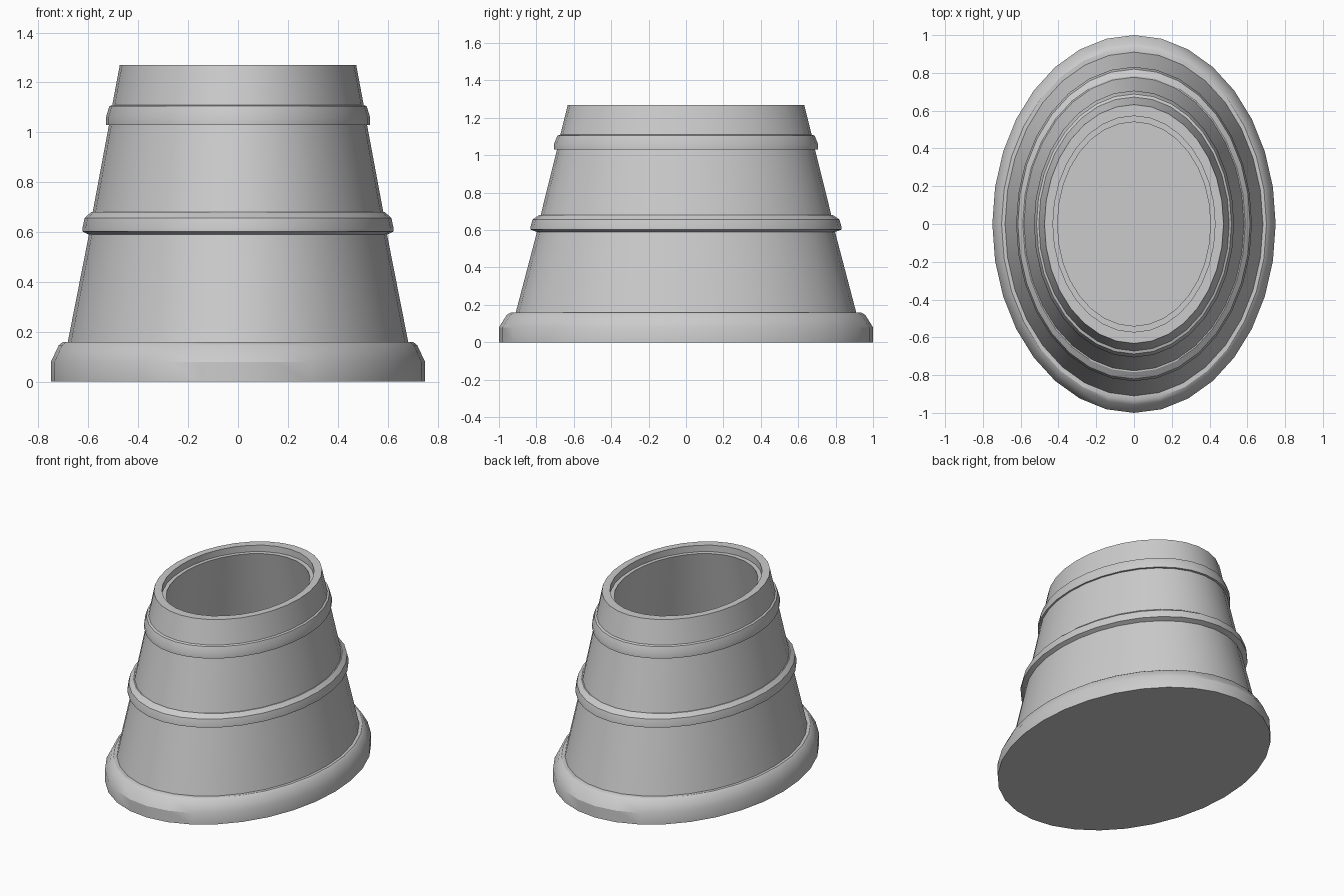
import bpy, bmesh
from math import sin, cos, pi, radians

if "Cube" in bpy.data.objects:
    bpy.data.objects.remove(bpy.data.objects["Cube"])

SIDES = 32
X_RATIO = 0.75  # oval: x radius is three quarters of y radius


def oval_lathe(name, profile):
    """Sweep (y radius, z) points around an ellipse; cap both ends."""
    bm = bmesh.new()
    rings = []
    for r, z in profile:
        rings.append([bm.verts.new((X_RATIO * r * sin(2 * pi * i / SIDES),
                                    r * cos(2 * pi * i / SIDES), z))
                      for i in range(SIDES)])
    for a, b in zip(rings, rings[1:]):
        for i in range(SIDES):
            j = (i + 1) % SIDES
            bm.faces.new((a[i], a[j], b[j], b[i]))
    bm.faces.new(rings[0])
    bm.faces.new(rings[-1])
    bmesh.ops.recalc_face_normals(bm, faces=bm.faces)
    me = bpy.data.meshes.new(name)
    bm.to_mesh(me)
    bm.free()
    ob = bpy.data.objects.new(name, me)
    bpy.context.collection.objects.link(ob)
    bpy.ops.object.select_all(action='DESELECT')
    ob.select_set(True)
    bpy.context.view_layer.objects.active = ob
    bpy.ops.object.shade_smooth_by_angle(angle=radians(30))
    return ob


# base moulding
base = [(1.0, 0), (1.0, 0.08), (0.958, 0.147), (0.935, 0.16)]
# tapered wall with the middle band
middle = [(0.91, 0.16), (0.797, 0.59), (0.832, 0.603), (0.832, 0.615),
          (0.82, 0.657), (0.785, 0.68), (0.777, 0.68)]
# upper band
upper = [(0.69, 1.03), (0.706, 1.03), (0.706, 1.06), (0.688, 1.105),
         (0.672, 1.11)]
# rim, inner ledge, hollow inside and floor
rim = [(0.632, 1.27), (0.572, 1.27), (0.572, 1.225), (0.54, 1.225)]
inside = [(0.83, 0.08)]

oval_lathe("oval_pot", base + middle + upper + rim + inside)
